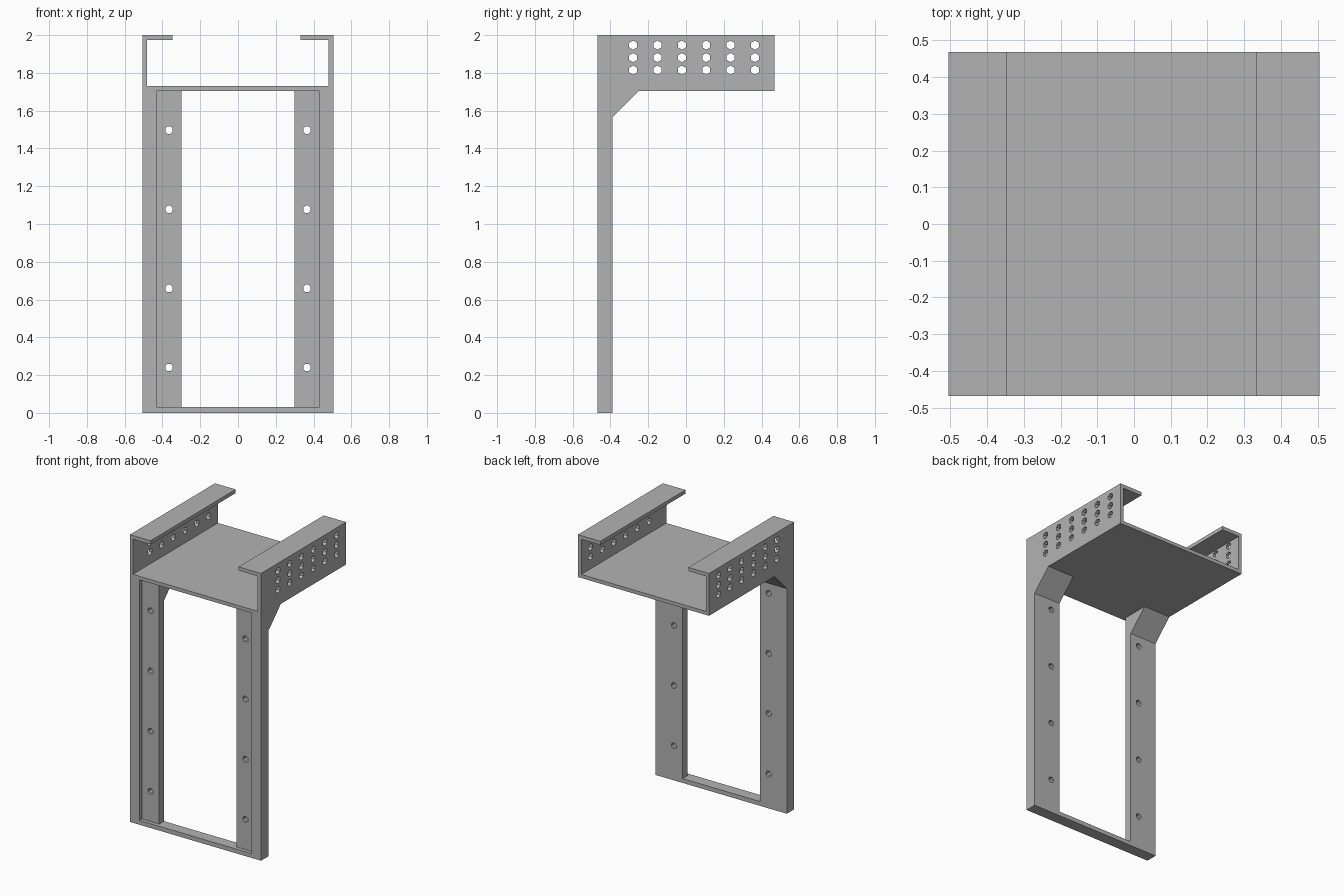
import bpy, bmesh
from math import pi
from mathutils import Matrix, Vector

cube = bpy.data.objects.get("Cube")
if cube:
    bpy.data.objects.remove(cube, do_unlink=True)

HALF_W, HALF_D = 0.505, 0.468
TRAY_BOTTOM, FLOOR_TOP, LIP_BOTTOM = 1.705, 1.73, 1.974
FRAME_BACK = -0.388

grey = bpy.data.materials.new("plain grey")
grey.use_nodes = True
grey.diffuse_color = (0.45, 0.45, 0.45, 1)
grey.node_tree.nodes["Principled BSDF"].inputs["Base Color"].default_value = (0.45, 0.45, 0.45, 1)


def make_object(name, bm):
    bmesh.ops.recalc_face_normals(bm, faces=bm.faces)
    mesh = bpy.data.meshes.new(name)
    bm.to_mesh(mesh)
    bm.free()
    mesh.materials.append(grey)
    obj = bpy.data.objects.new(name, mesh)
    bpy.context.collection.objects.link(obj)
    return obj


def box_cutter(name, low, high):
    low, high = Vector(low), Vector(high)
    bm = bmesh.new()
    bmesh.ops.create_cube(bm, size=1, matrix=Matrix.Translation((low + high) / 2)
                          @ Matrix.Diagonal((*(high - low), 1)))
    return make_object(name, bm)


def hole_cutter(name, centres, radius, sides, length, turn):
    bm = bmesh.new()
    for c in centres:
        bmesh.ops.create_cone(bm, cap_ends=True, segments=sides, radius1=radius, radius2=radius,
                              depth=length, matrix=Matrix.Translation(c) @ turn)
    return make_object(name, bm)


# Solid body: side profile with sloped gusset, extruded across the width
profile = [(-HALF_D, 0), (FRAME_BACK, 0), (FRAME_BACK, 1.567), (-0.25, TRAY_BOTTOM),
           (HALF_D, TRAY_BOTTOM), (HALF_D, 2), (-HALF_D, 2)]
bm = bmesh.new()
face = bm.faces.new([bm.verts.new((-HALF_W, y, z)) for y, z in profile])
side = bmesh.ops.extrude_face_region(bm, geom=[face])["geom"]
bmesh.ops.translate(bm, vec=(2 * HALF_W, 0, 0),
                    verts=[v for v in side if isinstance(v, bmesh.types.BMVert)])
bracket = make_object("tray_bracket", bm)

# Hole positions: rows in the tray walls, columns in the frame flanges
wall_holes = [(0, -0.28 + 0.129 * i, 1.815 + 0.066 * j) for i in range(6) for j in range(3)]
flange_holes = [(s * 0.365, -0.4, 0.24 + 0.419 * i) for s in (-1, 1) for i in range(4)]

cutters = [
    box_cutter("tray_channel", (-0.482, -1, FLOOR_TOP), (0.479, 1, LIP_BOTTOM)),
    box_cutter("lip_gap", (-0.346, -1, 1.85), (0.332, 1, 2.2)),
    box_cutter("frame_opening", (-0.298, -1, 0.03), (0.298, -0.2, TRAY_BOTTOM)),
    box_cutter("frame_recess", (-0.431, -1, 0.03), (0.431, -0.441, TRAY_BOTTOM)),
    hole_cutter("wall_holes", wall_holes, 0.024, 6, 1.5,
                Matrix.Rotation(pi / 2, 4, "Y") @ Matrix.Rotation(pi / 6, 4, "Z")),
    hole_cutter("flange_holes", flange_holes, 0.021, 8, 0.4,
                Matrix.Rotation(pi / 2, 4, "X") @ Matrix.Rotation(pi / 8, 4, "Z")),
]
for cutter in cutters:
    cutter.hide_render = True
    mod = bracket.modifiers.new(cutter.name, "BOOLEAN")
    mod.operation = "DIFFERENCE"
    mod.solver = "EXACT"
    mod.object = cutter

# Bake the cuts and discard the cutters
bpy.context.view_layer.update()
graph = bpy.context.evaluated_depsgraph_get()
baked = bpy.data.meshes.new_from_object(bracket.evaluated_get(graph))
bracket.modifiers.clear()
bracket.data = baked
for cutter in cutters:
    bpy.data.objects.remove(cutter, do_unlink=True)
